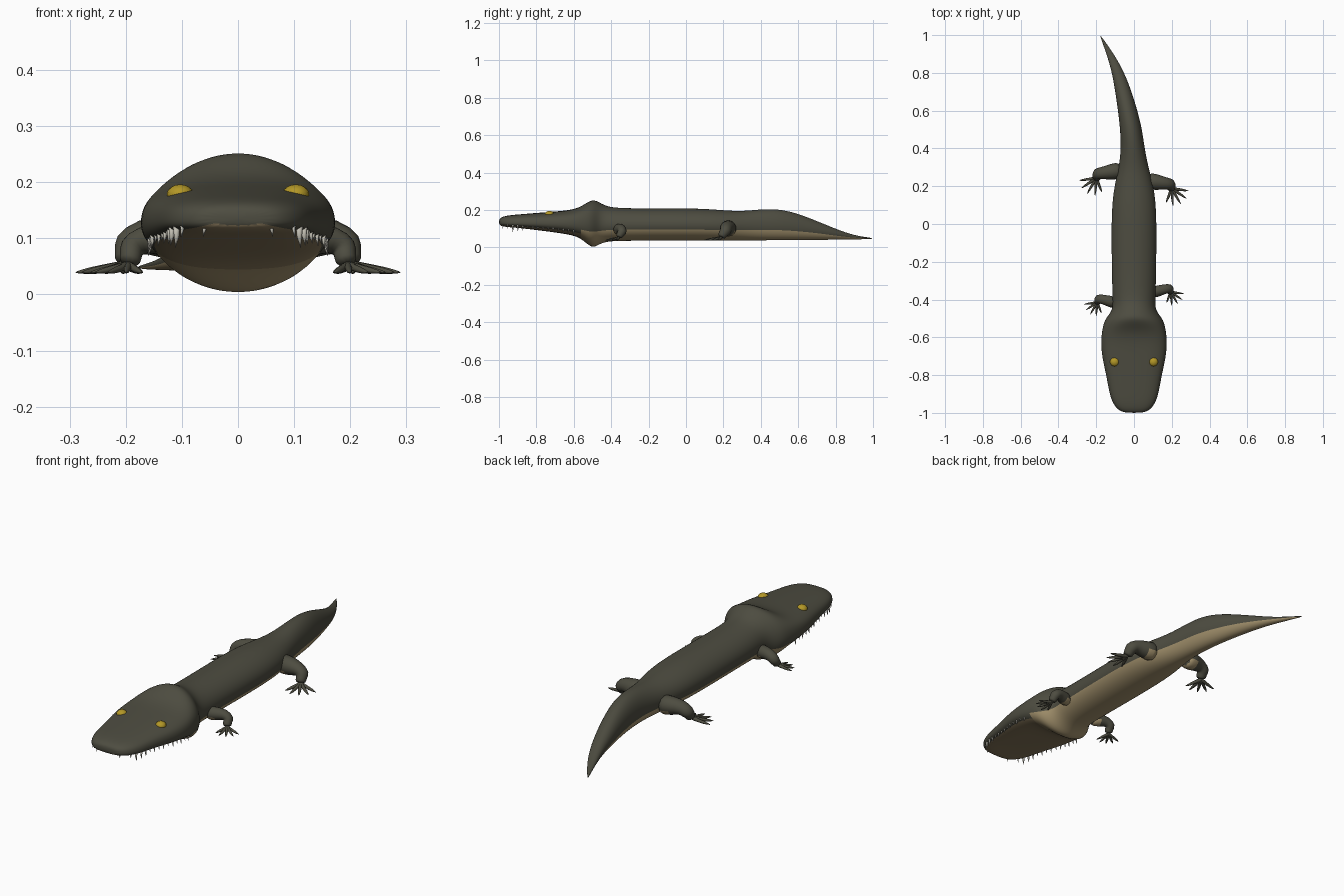
import bpy, bmesh, math
from mathutils import Vector

cube = bpy.data.objects.get("Cube")
if cube:
    bpy.data.objects.remove(cube)


def material(name, color):
    m = bpy.data.materials.new(name)
    m.use_nodes = True
    m.diffuse_color = (*color, 1)
    bsdf = m.node_tree.nodes["Principled BSDF"]
    bsdf.inputs["Base Color"].default_value = (*color, 1)
    bsdf.inputs["Roughness"].default_value = 0.8
    return m


SKIN = material("dark olive skin", (0.075, 0.073, 0.052))
BELLY = material("tan belly", (0.36, 0.28, 0.15))
JAW = material("brown jaw", (0.25, 0.19, 0.105))
TOOTH = material("tooth ivory", (0.55, 0.53, 0.46))
EYE = material("amber eye", (0.45, 0.31, 0.02))


def finish(bm, name, mats, subdiv=0):
    bmesh.ops.recalc_face_normals(bm, faces=bm.faces)
    for f in bm.faces:
        f.smooth = True
    me = bpy.data.meshes.new(name)
    bm.to_mesh(me)
    bm.free()
    for m in mats:
        me.materials.append(m)
    ob = bpy.data.objects.new(name, me)
    bpy.context.collection.objects.link(ob)
    if subdiv:
        mod = ob.modifiers.new("smooth", 'SUBSURF')
        mod.levels = mod.render_levels = subdiv
    return ob


def loft(bm, rings, rule=lambda i, k: 0):
    """Skin a list of point rings; rule gives the material of each face."""
    rows = [[bm.verts.new(p) for p in r] for r in rings]
    n = len(rows[0])
    for i, (a, b) in enumerate(zip(rows, rows[1:])):
        for k in range(n):
            j = (k + 1) % n
            f = bm.faces.new((a[k], a[j], b[j], b[k]))
            f.material_index = rule(i, k)
    bm.faces.new(rows[0])
    bm.faces.new(rows[-1])


def tube(bm, path, n=8, rule=lambda i, k: 0):
    """Round tube through (point, radius) pairs."""
    pts = [Vector(p) for p, r in path]
    rings = []
    for i, (p, r) in enumerate(path):
        d = (pts[min(i + 1, len(pts) - 1)] - pts[max(i - 1, 0)]).normalized()
        side = d.cross(Vector((0, 1, 0))).normalized()
        up = side.cross(d)
        rings.append([pts[i] + r * (side * math.cos(t) + up * math.sin(t))
                      for t in (2 * math.pi * k / n for k in range(n))])
    loft(bm, rings, rule)


# Body stations: y, centre x, half width, bottom, widest height, top
BODY = [
    (-1.0, 0, .05, .122, .135, .15), (-.985, 0, .085, .113, .132, .164),
    (-.95, 0, .113, .108, .13, .172), (-.9, 0, .131, .105, .129, .177),
    (-.8, 0, .148, .093, .129, .185), (-.7, 0, .172, .08, .128, .193),
    (-.62, 0, .177, .068, .127, .2), (-.56, 0, .17, .05, .125, .218),
    (-.505, 0, .158, -.008, .122, .26), (-.47, 0, .124, .012, .12, .248),
    (-.43, 0, .112, .03, .12, .222), (-.36, 0, .117, .035, .122, .21),
    (-.1, 0, .121, .035, .122, .21), (.08, 0, .12, .035, .122, .21),
    (.2, 0, .106, .035, .118, .2), (.3, -.002, .079, .036, .118, .194),
    (.4, -.006, .063, .037, .119, .206), (.5, -.015, .059, .038, .118, .207),
    (.6, -.033, .052, .039, .108, .182), (.7, -.056, .044, .04, .093, .142),
    (.8, -.083, .033, .041, .073, .1), (.9, -.125, .02, .043, .055, .063),
    (1.0, -.18, .002, .045, .048, .051)]
SEG = 20


def body_ring(s):
    y, cx, hw, zb, zm, zt = s
    head = y < -.55
    out = []
    for k in range(SEG):
        t = 2 * math.pi * k / SEG
        c, sn = math.cos(t), math.sin(t)
        e = .7 if head else 1
        x = math.copysign(abs(c) ** e, c) * hw
        h = math.copysign(abs(sn) ** (.75 if head else 1), sn)
        out.append((cx + x, y, zm + h * ((zt - zm) if sn > 0 else (zm - zb))))
    return out


def body_color(i, k):
    # faces counted from the side line downward
    drop = min(k - SEG // 2, SEG - 1 - k)
    if BODY[i][0] < -.58:
        return 2 if drop >= 2 else 0
    return 1 if drop >= 1 else 0


bm = bmesh.new()
loft(bm, [body_ring(s) for s in BODY], body_color)
finish(bm, "body", [SKIN, BELLY, JAW], 2)


def leg(name, side, dy, hip, knee, ankle, radii, reach):
    def at(p):
        return Vector((side * p[0], p[1] + dy, p[2]))
    h, k, a = at(hip), at(knee), at(ankle)
    r0, r1, r2 = radii
    bm = bmesh.new()
    # limb, tan under the thigh
    path = [(h, r0), (h.lerp(k, .5), r0 * .85), (h.lerp(k, .9), r1),
            (k + Vector((side * .012, 0, -.018)), r1),
            (k.lerp(a, .65), r2), (a, r2 * 1.05)]
    tube(bm, path, 10)
    bm.normal_update()
    for f in bm.faces:
        c = f.calc_center_median()
        if abs(c.x) < abs(h.lerp(k, .55).x) and c.z < h.z - r0 * .45:
            f.material_index = 1
    finish(bm, name, [SKIN, BELLY], 1)
    # foot pad with a fan of five pointed toes
    bm = bmesh.new()
    for i in range(5):
        t = math.radians(-112 + i * 26)
        d = Vector((side * math.cos(t), math.sin(t), 0))
        length = reach * (.85, .98, 1, 1, .95)[i]
        tube(bm, [(a - d * .012 + Vector((0, 0, .002)), r2 * .5),
                  (a + d * length * .35 + Vector((0, 0, -.006)), r2 * .36),
                  (a + d * length * .7 + Vector((0, 0, -.011)), r2 * .34),
                  (a + d * length + Vector((0, 0, -.014)), .0008)], 6)
    finish(bm, name + "_toes", [SKIN], 1)


for side, word, df, dr in ((1, "left", 0, 0), (-1, "right", -.055, .055)):
    leg("front_leg_" + word, side, df, (.09, -.365, .095), (.18, -.34, .1),
        (.195, -.36, .053), (.036, .026, .02), .075)
    leg("rear_leg_" + word, side, dr, (.06, .23, .1), (.185, .212, .105),
        (.2, .188, .053), (.052, .033, .024), .098)


def lip(y):
    """Half width and lip height of the head at y."""
    for a, b in zip(BODY, BODY[1:]):
        if a[0] <= y <= b[0]:
            t = (y - a[0]) / (b[0] - a[0])
            w, lo, mid = (a[j] + t * (b[j] - a[j]) for j in (2, 3, 4))
            return w * .9, lo * .65 + mid * .35


# Teeth hang along the lip, longest near the snout
bm = bmesh.new()
for side in (-1, 1):
    for i in range(15):
        y = -.98 + i * .027
        w, z = lip(y)
        size = .024 + .018 * math.exp(-((y + .91) / .035) ** 2) - .006 * (i % 2)
        top = Vector((side * w * (.75 if i == 0 else 1), y, z + .008))
        tube(bm, [(top, size * .17), (top + Vector((0, 0, -size * .5)), size * .12),
                  (top + Vector((side * .002, 0, -size)), .0005)], 6)
finish(bm, "teeth", [TOOTH])

# Eyes
for side, word in ((1, "left"), (-1, "right")):
    bpy.ops.mesh.primitive_uv_sphere_add(segments=16, ring_count=10, radius=.024,
                                         location=(side * .103, -.73, .178))
    eye = bpy.context.object
    eye.name = "eye_" + word
    eye.scale.z = .75
    eye.data.materials.append(EYE)
    bpy.ops.object.shade_smooth()
